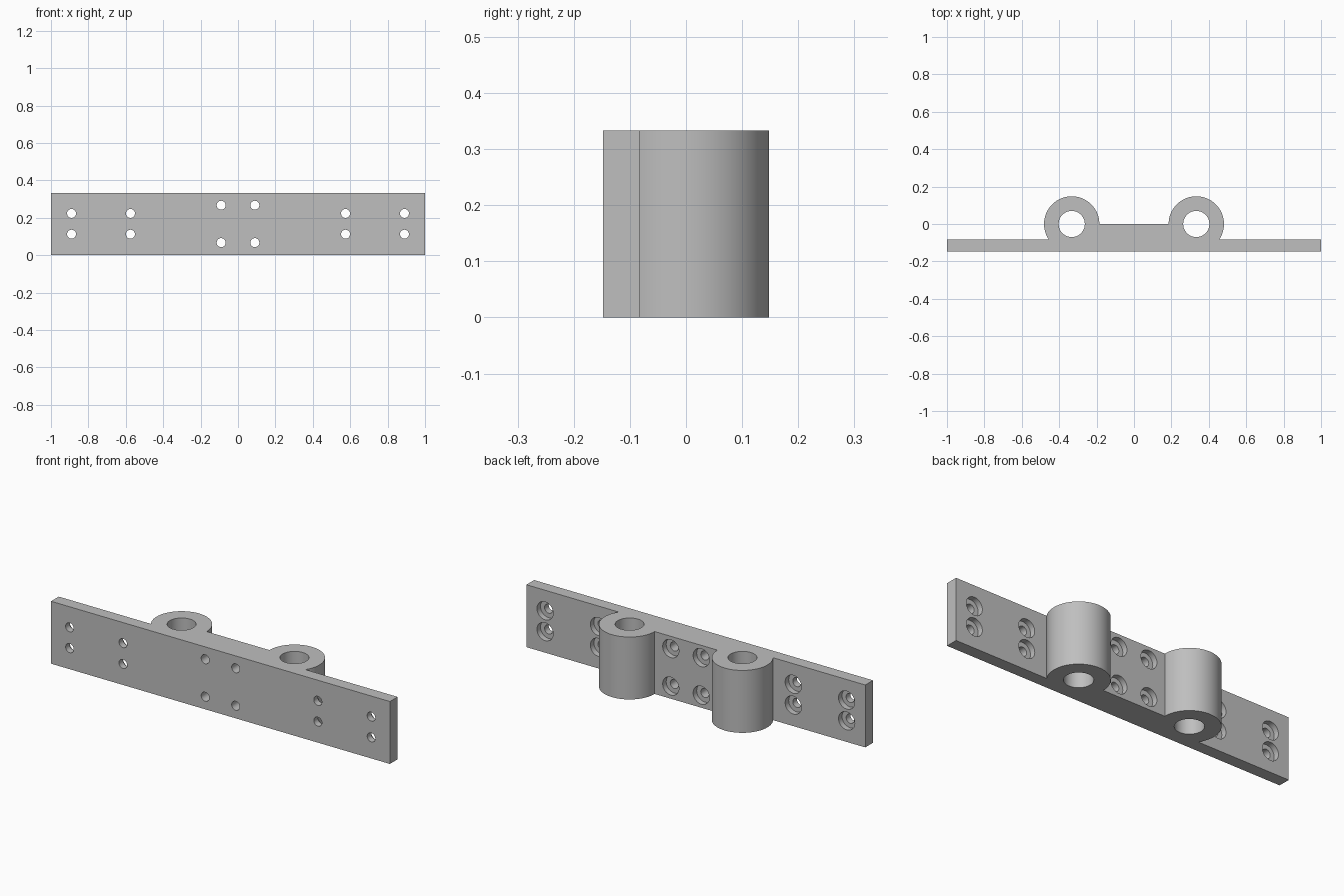
import bpy, bmesh
from math import pi, sin, cos, asin, radians

cube = bpy.data.objects.get("Cube")
if cube:
    bpy.data.objects.remove(cube, do_unlink=True)

H = 0.333                     # height
Y_FRONT, Y_BACK = -0.148, -0.083
TUBE_X, TUBE_R, BORE_R = 0.333, 0.148, 0.07
HOLE_R, SINK_R, SINK_DEPTH = 0.024, 0.048, 0.03

grey = bpy.data.materials.new("light grey")
grey.use_nodes = True
grey.diffuse_color = (0.52, 0.52, 0.52, 1)
grey.node_tree.nodes["Principled BSDF"].inputs["Base Color"].default_value = (0.52, 0.52, 0.52, 1)


def make_object(name, bm):
    bmesh.ops.recalc_face_normals(bm, faces=bm.faces)
    mesh = bpy.data.meshes.new(name)
    bm.to_mesh(mesh)
    bm.free()
    mesh.materials.append(grey)
    obj = bpy.data.objects.new(name, mesh)
    bpy.context.collection.objects.link(obj)
    return obj


def add_turned(bm, rings, place, n):
    """Closed turned solid from (radius, distance) rings; place maps (u, v, d) to a point."""
    loops = [[bm.verts.new(place(r * cos(2 * pi * i / n), r * sin(2 * pi * i / n), d))
              for i in range(n)] for r, d in rings]
    for a, b in zip(loops, loops[1:]):
        for i in range(n):
            j = (i + 1) % n
            bm.faces.new((a[i], a[j], b[j], b[i]))
    bm.faces.new(loops[0])
    bm.faces.new(loops[-1])


# Bracket body: plan outline of plate, raised middle and two barrels, extruded upward
start = asin(Y_BACK / TUBE_R)
steps = 56
half = []
for i in range(steps + 1):
    a = start + (pi - start) * i / steps
    half.append((TUBE_X + TUBE_R * cos(a), TUBE_R * sin(a)))
right_side = [(1, Y_FRONT), (1, Y_BACK)] + half
outline = right_side + [(-x, y) for x, y in reversed(right_side)]
bm = bmesh.new()
base = bm.faces.new([bm.verts.new((x, y, 0)) for x, y in outline])
top = bmesh.ops.extrude_face_region(bm, geom=[base])["geom"]
bmesh.ops.translate(bm, vec=(0, 0, H), verts=[g for g in top if isinstance(g, bmesh.types.BMVert)])
body = make_object("hinge_bracket", bm)

# Cutters: barrel bores and counterbored screw holes
bm = bmesh.new()
for s in (-1, 1):
    add_turned(bm, [(BORE_R, -0.1), (BORE_R, H + 0.1)],
               lambda u, v, d, s=s: (s * TUBE_X + u, v, d), 64)
    screws = [(x, z, Y_BACK) for x in (0.575, 0.89) for z in (0.112, 0.223)]
    screws += [(0.09, z, 0.0) for z in (0.067, 0.267)]
    for x, z, back in screws:
        floor = back - SINK_DEPTH
        rings = [(HOLE_R, Y_FRONT - 0.05), (HOLE_R, floor), (SINK_R, floor), (SINK_R, back + 0.02)]
        add_turned(bm, rings, lambda u, v, d, x=s * x, z=z: (x + u, d, z + v), 32)
cutter = make_object("hole_cutter", bm)
cutter.hide_render = True

# Cut the holes and drop the cutter
mod = body.modifiers.new("holes", "BOOLEAN")
mod.operation = "DIFFERENCE"
mod.solver = "EXACT"
mod.object = cutter
bpy.ops.object.select_all(action="DESELECT")
bpy.context.view_layer.objects.active = body
body.select_set(True)
bpy.ops.object.modifier_apply(modifier=mod.name)
bpy.data.objects.remove(cutter, do_unlink=True)
bpy.ops.object.shade_smooth_by_angle(angle=radians(30))
